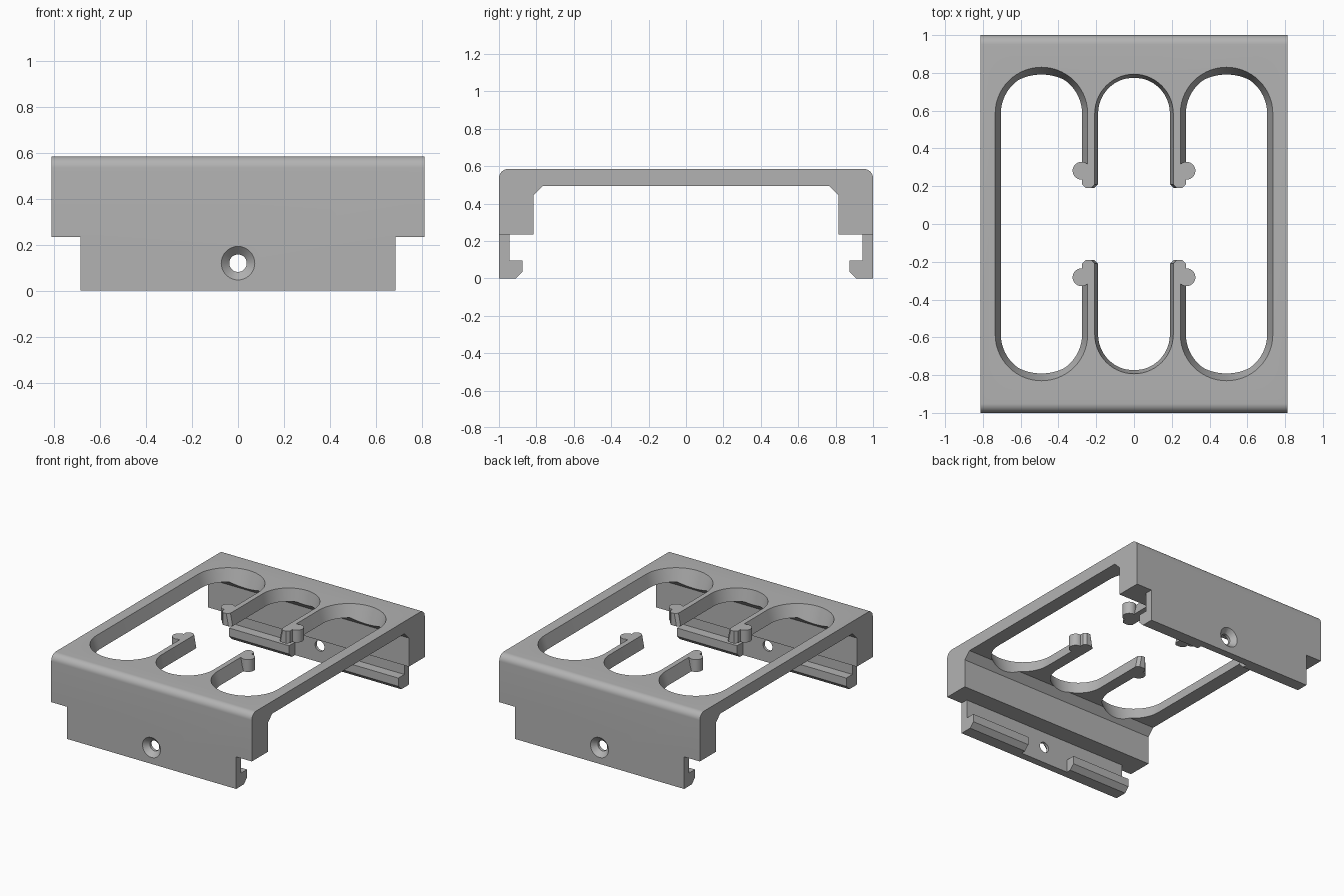
import bpy
import bmesh
from math import sin, cos, pi, radians

cube = bpy.data.objects.get("Cube")
if cube:
    bpy.data.objects.remove(cube, do_unlink=True)

grey = bpy.data.materials.new("plain grey")
grey.use_nodes = True
colour = (0.45, 0.45, 0.45, 1)
grey.diffuse_color = colour
grey.node_tree.nodes["Principled BSDF"].inputs["Base Color"].default_value = colour

TOP, UNDER = 0.585, 0.495      # top plate faces
WIDTH = 0.812                  # half width
FLANGE = 0.685                 # half width of the lower flanges


def loft(name, ring_a, ring_b):
    """Closed solid between two matching rings of 3D points."""
    bm = bmesh.new()
    a = [bm.verts.new(p) for p in ring_a]
    b = [bm.verts.new(p) for p in ring_b]
    bm.faces.new(a)
    bm.faces.new(b)
    for i in range(len(a)):
        j = (i + 1) % len(a)
        bm.faces.new((a[i], a[j], b[j], b[i]))
    bmesh.ops.recalc_face_normals(bm, faces=bm.faces)
    mesh = bpy.data.meshes.new(name)
    bm.to_mesh(mesh)
    bm.free()
    mesh.materials.append(grey)
    obj = bpy.data.objects.new(name, mesh)
    bpy.context.collection.objects.link(obj)
    return obj


def arc(cx, cy, r, start, end, n):
    return [(cx + r * cos(radians(start + (end - start) * i / n)),
             cy + r * sin(radians(start + (end - start) * i / n))) for i in range(n + 1)]


def at_z(points, z):
    return [(x, y, z) for x, y in points]


def box(name, x0, x1, y0, y1, z0, z1):
    ring = [(x0, y0), (x1, y0), (x1, y1), (x0, y1)]
    return loft(name, at_z(ring, z0), at_z(ring, z1))


def combine(target, tool, operation):
    """Apply a boolean and drop the tool."""
    mod = target.modifiers.new("boolean", 'BOOLEAN')
    mod.operation = operation
    mod.solver = 'EXACT'
    mod.object = tool
    bpy.context.view_layer.objects.active = target
    bpy.ops.object.modifier_apply(modifier=mod.name)
    bpy.data.objects.remove(tool, do_unlink=True)


# Bracket section: half profile in y, z, mirrored to the other side
half = [(0.765, UNDER), (0.815, 0.445), (0.815, 0.235), (0.945, 0.235),
        (0.945, 0.095), (0.875, 0.095), (0.875, 0.035), (0.91, 0), (1, 0)]
half += arc(0.95, TOP - 0.05, 0.05, 0, 90, 10)
section = half + [(-y, z) for y, z in reversed(half)]
bracket = loft("clip_bracket", [(-WIDTH, y, z) for y, z in section],
               [(WIDTH, y, z) for y, z in section])

# Narrow the flanges and split the hooks in the middle
for s in (-1, 1):
    xs = sorted((s * FLANGE, s))
    combine(bracket, box("side_cutter", *xs, -1.1, 1.1, -0.1, 0.235), 'DIFFERENCE')
    ys = sorted((s * 0.8, s * 0.945))
    combine(bracket, box("hook_cutter", -0.2, 0.2, *ys, -0.1, 0.2), 'DIFFERENCE')


# Tapered slots through the top plate
def slot(cx, r_top, r_under):
    rings = []
    for z in (0.44, 0.62):
        r = r_under + (r_top - r_under) * (z - UNDER) / (TOP - UNDER)
        ring = arc(cx, 0.585, r, 0, 180, 28) + arc(cx, -0.585, r, 180, 360, 28)
        rings.append(at_z(ring, z))
    combine(bracket, loft("slot_cutter", *rings), 'DIFFERENCE')


slot(-0.49, 0.245, 0.215)
slot(0.49, 0.245, 0.215)
slot(0, 0.208, 0.19)
combine(bracket, box("centre_cutter", -0.45, 0.45, -0.23, 0.23, 0.4, 0.7), 'DIFFERENCE')

# Arm tips: a chamfered foot and a round bead on each spring arm
for sx in (-1, 1):
    for sy in (-1, 1):
        def foot(inner, z):
            ring = [(inner, 0.25), (inner, 0.21), (inner + 0.02, 0.19), (0.255, 0.19),
                    (0.275, 0.21), (0.275, 0.25)]
            return [(sx * x, sy * y, z) for x, y in ring]
        combine(bracket, loft("arm_foot", foot(0.19, UNDER), foot(0.208, TOP)), 'UNION')
        bead = arc(sx * 0.278, sy * 0.282, 0.047, 0, 351, 39)
        combine(bracket, loft("arm_bead", at_z(bead, UNDER), at_z(bead, TOP)), 'UNION')


# Countersunk screw holes in the flanges
def hole(r, y):
    return [(x, y, z) for x, z in arc(0, 0.12, r, 0, 350, 35)]


for s in (-1, 1):
    combine(bracket, loft("hole_cutter", hole(0.038, s * 0.9), hole(0.038, s * 1.1)), 'DIFFERENCE')
    combine(bracket, loft("sink_cutter", hole(0.028, s * 0.955), hole(0.083, s * 1.01)), 'DIFFERENCE')

# Smooth curves, sharp edges
bpy.ops.object.select_all(action='DESELECT')
bracket.select_set(True)
bpy.context.view_layer.objects.active = bracket
bpy.ops.object.shade_smooth_by_angle(angle=radians(25))
